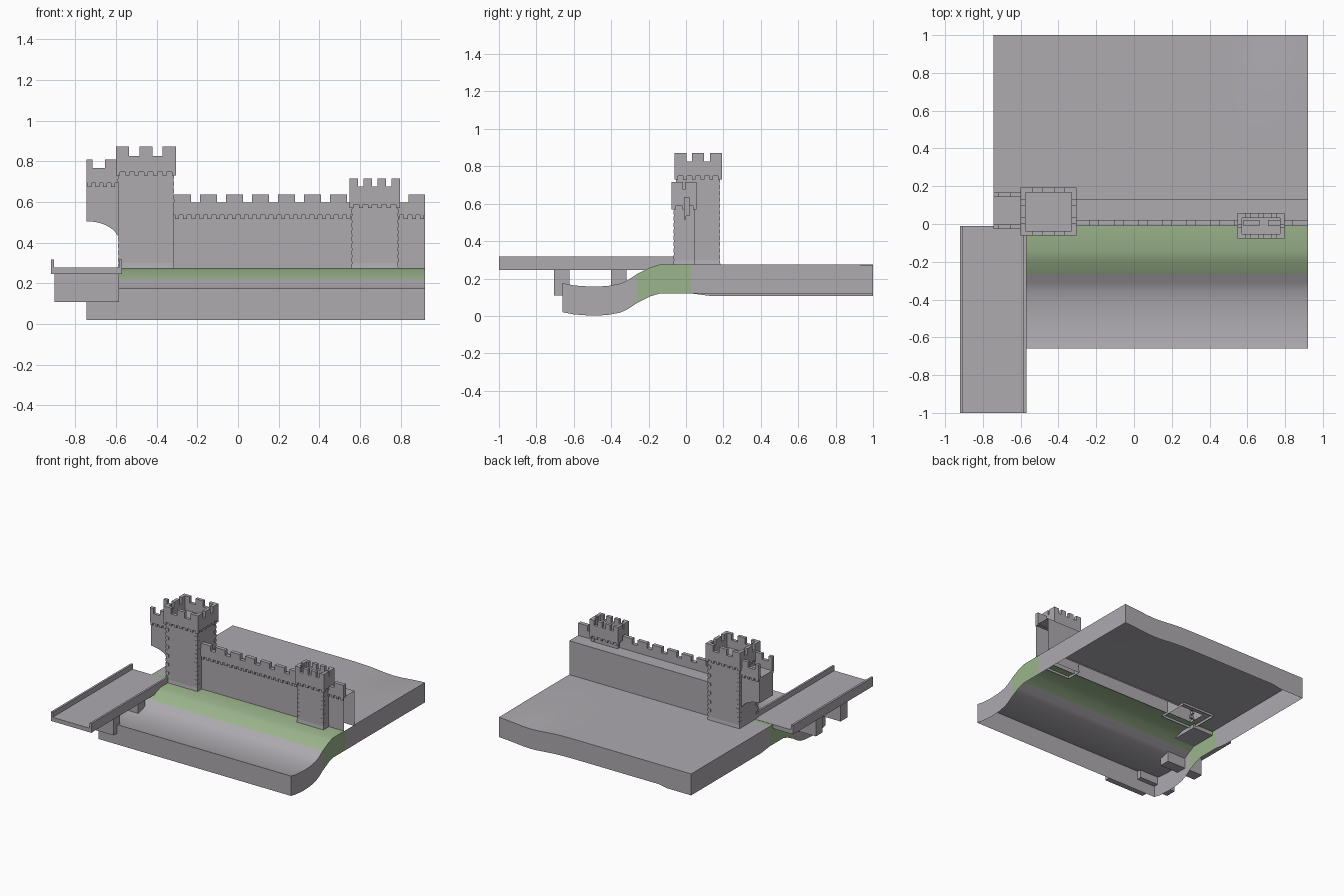
import bpy, bmesh, math

if "Cube" in bpy.data.objects:
    bpy.data.objects.remove(bpy.data.objects["Cube"])


def material(name, rgb):
    m = bpy.data.materials.new(name)
    m.use_nodes = True
    m.diffuse_color = (*rgb, 1)
    m.node_tree.nodes["Principled BSDF"].inputs["Base Color"].default_value = (*rgb, 1)
    return m


STONE = material("grey stone", (0.425, 0.405, 0.435))
GRASS = material("soft green grass", (0.33, 0.46, 0.265))


def finish(bm, name, mats=(STONE,)):
    bmesh.ops.recalc_face_normals(bm, faces=bm.faces)
    me = bpy.data.meshes.new(name)
    bm.to_mesh(me)
    bm.free()
    for m in mats:
        me.materials.append(m)
    ob = bpy.data.objects.new(name, me)
    bpy.context.collection.objects.link(ob)
    return ob


def box(bm, x0, x1, y0, y1, z0, z1, flare=0, skip=()):
    """Box; flare widens the bottom, skip leaves named sides open."""
    lo = [(x0 - flare, y0 - flare), (x1 + flare, y0 - flare), (x1 + flare, y1 + flare), (x0 - flare, y1 + flare)]
    hi = [(x0, y0), (x1, y0), (x1, y1), (x0, y1)]
    a = [bm.verts.new((x, y, z0)) for x, y in lo]
    b = [bm.verts.new((x, y, z1)) for x, y in hi]
    if "bottom" not in skip:
        bm.faces.new(a[::-1])
    if "top" not in skip:
        bm.faces.new(b)
    for i, side in enumerate(("front", "left", "back", "right")):
        j = (i + 1) % 4
        if side not in skip:
            bm.faces.new((a[i], a[j], b[j], b[i]))


def spread(a, b, width, n):
    """n intervals of a given width, spaced evenly from a to b."""
    step = (b - a - width) / (n - 1)
    return [(a + i * step, a + i * step + width) for i in range(n)]


def merlons_x(bm, x0, x1, y0, y1, z0, z1, width, n):
    for a, b in spread(x0, x1, width, n):
        box(bm, a, b, y0, y1, z0, z1)


def merlons_y(bm, x0, x1, y0, y1, z0, z1, width, n):
    for a, b in spread(y0, y1, width, n):
        box(bm, x0, x1, a, b, z0, z1)


def tower(name, x0, x1, y0, y1, base, floor, sill, top, nx, ny, wide_x, wide_y):
    """Hollow square tower with plinth, quoins, corbels and a battlement."""
    over, t = 0.012, 0.025
    bm = bmesh.new()
    box(bm, x0, x1, y0, y1, base - 0.01, floor, skip=("bottom",))
    box(bm, x0, x1, y0, y1, base - 0.01, base + 0.03, 0.006, skip=("bottom", "top"))
    finish(bm, name + "_body")

    bm = bmesh.new()
    step = 0.034
    for i in range(int((floor - 0.04 - base) / step)):
        z = base + 0.035 + i * step
        long, short = (0.024, 0.014) if i % 2 else (0.014, 0.024)
        for cx, sx in ((x0, 1), (x1, -1)):
            for cy, sy in ((y0, 1), (y1, -1)):
                xs = sorted((cx - sx * 0.003, cx + sx * long))
                ys = sorted((cy - sy * 0.003, cy + sy * short))
                box(bm, *xs, *ys, z, z + 0.022)
    finish(bm, name + "_quoins")

    X0, X1, Y0, Y1 = x0 - over, x1 + over, y0 - over, y1 + over
    bm = bmesh.new()
    for a, b in ((Y0, Y0 + t), (Y1 - t, Y1)):
        box(bm, X0, X1, a, b, floor - 0.012, sill)
        merlons_x(bm, X0, X1, a, b, sill, top, wide_x, nx)
    for a, b in ((X0, X0 + t), (X1 - t, X1)):
        box(bm, a, b, Y0 + t, Y1 - t, floor - 0.012, sill)
        merlons_y(bm, a, b, Y0, Y1, sill, top, wide_y, ny)
    finish(bm, name + "_battlement")

    bm = bmesh.new()
    z0, z1 = floor - 0.03, floor - 0.012
    for a, b in ((Y0, y0), (y1, Y1)):
        merlons_x(bm, X0, X1, a, b, z0, z1, 0.02, round((X1 - X0) / 0.04))
    for a, b in ((X0, x0), (x1, X1)):
        merlons_y(bm, a, b, Y0, Y1, z0, z1, 0.02, round((Y1 - Y0) / 0.04))
    finish(bm, name + "_corbels")


# Ground: an open sheet with a ditch, a grassy bank and a skirt all round
profile = [(-0.66, 0.175), (-0.6, 0.163), (-0.5, 0.156), (-0.42, 0.16), (-0.35, 0.173),
           (-0.31, 0.192), (-0.265, 0.222), (-0.19, 0.26), (-0.14, 0.275), (0, 0.275),
           (0.03, 0.275), (0.13, 0.275), (0.4, 0.275), (0.7, 0.275), (0.88, 0.275), (1, 0.275)]
columns, rows = 24, len(profile) - 1
road_edge = -0.53
bm = bmesh.new()
grid = []
for i in range(columns + 1):
    x = -0.745 + 1.665 * i / columns
    grid.append([bm.verts.new((x, y, z - 0.02 * math.exp(-((x - 0.65) ** 2 + (y - 1) ** 2) / 0.03)))
                 for y, z in profile])
for i in range(columns):
    for j in range(rows):
        under_wall = 0 <= profile[j][0] < 0.13 and grid[i][j].co.x > road_edge - 0.02
        if not under_wall:
            bm.faces.new((grid[i][j], grid[i + 1][j], grid[i + 1][j + 1], grid[i][j + 1]))
rim = ([grid[i][0] for i in range(columns)] + grid[columns][:rows]
       + [grid[i][rows] for i in range(columns, 0, -1)] + grid[0][:0:-1])
hem = []
for v in rim:
    drop = 0.168 if v.co.x < road_edge and v.co.y > 0.1 else 0.155
    hem.append(bm.verts.new((v.co.x, v.co.y, v.co.z - drop)))
for i in range(len(rim)):
    j = (i + 1) % len(rim)
    bm.faces.new((rim[i], hem[i], hem[j], rim[j]))
for f in bm.faces:
    if -0.265 < f.calc_center_median().y < 0.03:
        f.material_index = 1
ground = finish(bm, "ground", (STONE, GRASS))
bpy.context.view_layer.objects.active = ground
ground.select_set(True)
bpy.ops.object.shade_smooth_by_angle(angle=math.radians(40))

# Curtain wall: a hollow shell with a walkway, cut open at its end
bm = bmesh.new()
box(bm, -0.33, 0.92, 0, 0.13, 0.265, 0.54, skip=("bottom", "left", "right"))
finish(bm, "curtain_wall")
bm = bmesh.new()
box(bm, -0.32, 0.92, -0.01, 0.02, 0.535, 0.597)
merlons_x(bm, -0.315, 0.92, -0.01, 0.02, 0.597, 0.637, 0.083, 10)
finish(bm, "wall_battlement")
bm = bmesh.new()
merlons_x(bm, -0.31, 0.915, -0.01, 0, 0.515, 0.535, 0.02, 31)
finish(bm, "wall_corbels")

# Towers
tower("gate_tower", -0.588, -0.317, -0.05, 0.18, 0.27, 0.76, 0.825, 0.872, 3, 3, 0.065, 0.065)
tower("small_tower", 0.56, 0.785, -0.065, 0.045, 0.27, 0.6, 0.675, 0.715, 4, 2, 0.042, 0.062)

# Gate section: half of an arch springing from the gate tower
bm = bmesh.new()
arch = [(-0.745 + 0.16 * math.sin(a), 0.405 + 0.1 * math.cos(a))
        for a in (math.radians(72 * i / 8) for i in range(9))]
outline = arch + [(-0.58, 0.43), (-0.58, 0.7), (-0.745, 0.7)]
face = bm.faces.new([bm.verts.new((x, -0.015, z)) for x, z in outline])
ext = bmesh.ops.extrude_face_region(bm, geom=[face])
bmesh.ops.translate(bm, vec=(0, 0.17, 0), verts=[v for v in ext["geom"] if isinstance(v, bmesh.types.BMVert)])
finish(bm, "gate_arch")
bm = bmesh.new()
corbels = bmesh.new()
for a, b, c, d in ((-0.027, -0.002, -0.027, -0.015), (0.142, 0.167, 0.155, 0.167)):
    box(bm, -0.745, -0.59, a, b, 0.692, 0.766)
    box(bm, -0.745, -0.715, a, b, 0.766, 0.808)
    box(bm, -0.655, -0.598, a, b, 0.766, 0.808)
    merlons_x(corbels, -0.74, -0.605, c, d, 0.674, 0.692, 0.02, 4)
finish(bm, "gate_battlement")
finish(corbels, "gate_corbels")

# Bridge
bm = bmesh.new()
box(bm, -0.905, -0.58, -1, -0.01, 0.245, 0.277)
finish(bm, "bridge_deck")
bm = bmesh.new()
for a, b in ((-0.92, -0.904), (-0.585, -0.57)):
    box(bm, a, b, -1, -0.01, 0.245, 0.317)
finish(bm, "bridge_rails")
bm = bmesh.new()
for y in (-0.705, -0.4):
    box(bm, -0.903, -0.585, y, y + 0.083, 0.108, 0.246)
finish(bm, "bridge_piers")
